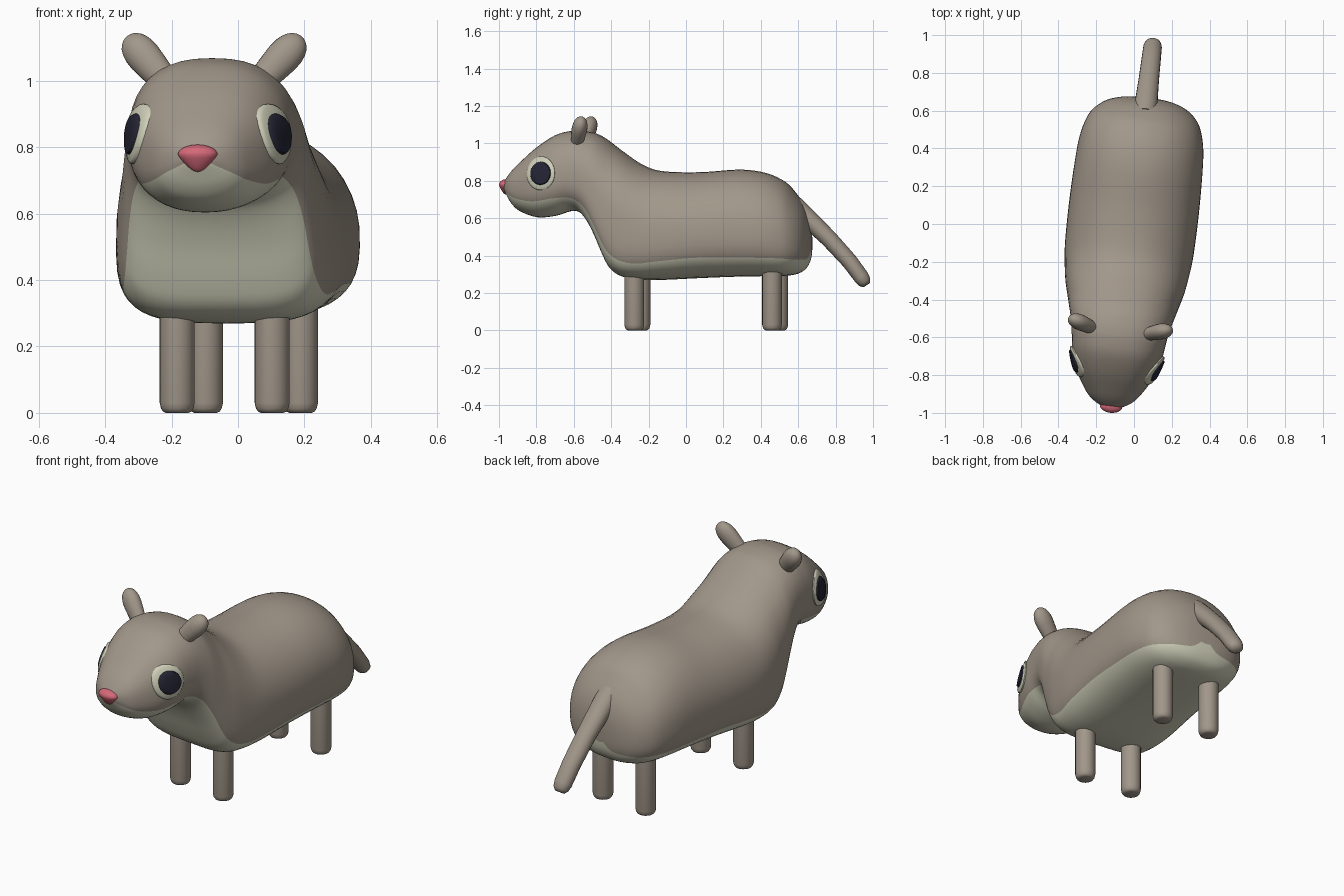
import bpy, bmesh, math
from mathutils import Vector, Matrix
from mathutils.bvhtree import BVHTree

if "Cube" in bpy.data.objects:
    bpy.data.objects.remove(bpy.data.objects["Cube"])

# The animal is built symmetric about x = 0, then turned slightly about z
PLACE = Matrix.Translation((-0.01, 0, 0)) @ Matrix.Rotation(math.radians(-6.6), 4, 'Z')


def material(name, rgb):
    m = bpy.data.materials.new(name)
    m.diffuse_color = (*rgb, 1)
    m.use_nodes = True
    m.node_tree.nodes["Principled BSDF"].inputs["Base Color"].default_value = m.diffuse_color
    return m


FUR = material("brown fur", (0.36, 0.31, 0.255))
CREAM = material("cream", (0.63, 0.63, 0.49))
PINK = material("pink", (0.66, 0.14, 0.19))
DARK = material("dark pupil", (0.018, 0.018, 0.035))


def finish(name, bm, mats, angle=60):
    bmesh.ops.recalc_face_normals(bm, faces=bm.faces[:])
    bm.transform(PLACE)
    me = bpy.data.meshes.new(name)
    bm.to_mesh(me)
    bm.free()
    for m in mats:
        me.materials.append(m)
    for p in me.polygons:
        p.use_smooth = True
    me.set_sharp_from_angle(angle=math.radians(angle))
    ob = bpy.data.objects.new(name, me)
    bpy.context.collection.objects.link(ob)
    return ob


def loft(bm, rings, cap_start=True, cap_end=True):
    """Skin a list of closed point rings; returns side faces as (face, segment)."""
    vs = [[bm.verts.new(p) for p in r] for r in rings]
    out = []
    for a, b in zip(vs, vs[1:]):
        n = len(a)
        for i in range(n):
            out.append((bm.faces.new((a[i], a[(i + 1) % n], b[(i + 1) % n], b[i])), i))
    if cap_start:
        bm.faces.new(vs[0])
    if cap_end:
        bm.faces.new(vs[-1])
    return out


def tube(name, path, radii, mat, flat=1.0, sides=20):
    bm = bmesh.new()
    path = [Vector(p) for p in path]
    rings = []
    for i, p in enumerate(path):
        t = (path[min(i + 1, len(path) - 1)] - path[max(i - 1, 0)]).normalized()
        a = Vector((0, 1, 0))
        a = (a - t * a.dot(t)).normalized()
        b = t.cross(a)
        rings.append([p + radii[i] * (flat * a * math.cos(u) + b * math.sin(u))
                      for u in (2 * math.pi * k / sides for k in range(sides))])
    loft(bm, rings)
    return finish(name, bm, [mat])


# Body and head: stations of (y, top, bottom, half width, lower squareness, cream line)
STATIONS = [
    (-.980, .790, .755, .030, 2.2, .760), (-.965, .815, .725, .070, 2.2, .742),
    (-.935, .855, .675, .115, 2.2, .720), (-.890, .900, .636, .152, 2.2, .702),
    (-.800, .980, .605, .205, 2.2, .690), (-.700, 1.045, .613, .238, 2.3, .705),
    (-.620, 1.066, .637, .250, 2.4, .710), (-.565, 1.068, .630, .258, 2.8, .695),
    (-.520, 1.062, .580, .268, 3.2, .655), (-.475, 1.050, .500, .280, 3.8, .580),
    (-.430, 1.025, .396, .292, 4.0, .485), (-.390, .995, .325, .303, 4.0, .420),
    (-.330, .950, .287, .318, 4.0, .375), (-.240, .890, .272, .332, 3.6, .357),
    (-.130, .852, .270, .342, 3.2, .368), (.080, .846, .280, .345, 2.8, .388),
    (.290, .860, .288, .340, 2.8, .390), (.430, .842, .290, .330, 2.8, .388),
    (.530, .797, .292, .305, 2.8, .385), (.590, .735, .300, .270, 2.6, .380),
    (.637, .665, .325, .210, 2.5, .378), (.664, .590, .370, .130, 2.4, .385),
    (.673, .520, .420, .050, 2.3, .425)]


def smooth_stations(rows, steps):
    out = []
    for i in range(len(rows) - 1):
        p0, p1, p2, p3 = (rows[min(max(i + k, 0), len(rows) - 1)] for k in (-1, 0, 1, 2))
        for s in range(steps):
            t = s / steps
            out.append([0.5 * (2 * b + (c - a) * t + (2 * a - 5 * b + 4 * c - d) * t * t
                               + (3 * b - a - 3 * c + d) * t ** 3)
                        for a, b, c, d in zip(p0, p1, p2, p3)])
    return out + [list(rows[-1])]


LOW, HIGH = 8, 14   # segments below and above the cream line, per side


def section(row):
    y, top, bot, hw, n_low, line = row
    zc = bot + 0.42 * (top - bot)
    n_top = 2.1 + 0.35 * min(max((-0.2 - y) / 0.4, 0), 1)

    def point(a):
        n, h = (n_low, zc - bot) if a < 0 else (n_top, top - zc)
        s = math.copysign(abs(math.sin(a)) ** (2 / n), a)
        return Vector((hw * max(math.cos(a), 0) ** (2 / n), y, zc + h * s))

    # the angle at which this section crosses the cream line
    s = min(max((zc - line) / (zc - bot), 0.02), 0.985)
    cut = -math.asin(s ** (n_low / 2))
    q = math.pi / 2
    angles = [-q + (cut + q) * k / LOW for k in range(LOW)]
    angles += [cut + (q - cut) * k / HIGH for k in range(HIGH + 1)]
    half = [point(a) for a in angles]
    return half + [Vector((-p.x, p.y, p.z)) for p in half[-2:0:-1]]


bm = bmesh.new()
count = 2 * (LOW + HIGH)
for f, i in loft(bm, [section(r) for r in smooth_stations(STATIONS, 4)]):
    f.material_index = 1 if i < LOW or i >= count - LOW else 0
bmesh.ops.recalc_face_normals(bm, faces=bm.faces[:])
surface = BVHTree.FromBMesh(bm)
finish("body", bm, [FUR, CREAM], 80)


# Eyes: thin discs laid on the surface of the head
def eye_disc(name, side, ry, rz, off, mat):
    cy, cz = -0.757, 0.84
    bm = bmesh.new()
    rings = []
    for r, d in ((1, -.01), (1, off * .6), (.93, off), (.6, off), (.3, off), (.04, off)):
        ring = []
        for k in range(32):
            u = 2 * math.pi * k / 32
            y, z = cy + r * ry * math.cos(u), cz + r * rz * math.sin(u)
            hit = surface.ray_cast(Vector((1, y, z)), Vector((-1, 0, 0)))[0]
            ring.append(Vector((side * (hit.x + d), y, z)))
        rings.append(ring)
    loft(bm, rings)
    finish(name, bm, [mat], 50)


for side, tag in ((1, "right"), (-1, "left")):
    eye_disc(tag + "_eye", side, .079, .090, .012, CREAM)
    eye_disc(tag + "_pupil", side, .058, .062, .019, DARK)

    # Ears: slightly flattened rounded pegs
    axis = Vector((side * .09, .03, .10)).normalized()
    mid = Vector((side * .195, -.555, 1.055))
    ts = [-1.0, -.6, -.2, .2, .45, .65, .8, .9, .96, .99]
    rs = [.040, .043, .048, .052, .051, .046, .038, .028, .018, .008]
    tube(tag + "_ear", [mid + axis * .108 * t for t in ts], rs, FUR, .8)

    # Legs: round posts with softened feet
    for y, where in ((-.262, "front"), (.48, "back")):
        zs = [0, .004, .013, .03, .42]
        tube(f"{where}_{tag}_leg", [(side * .144, y, z) for z in zs],
             [.034, .043, .049, .053, .053], FUR)

# Tail: sloping down behind, with a blunt tip
tube("tail", [(0, .58, .67), (0, .65, .605), (0, .77, .49), (0, .88, .37),
              (0, .945, .283), (0, .962, .258), (0, .972, .243)],
     [.062, .060, .054, .051, .049, .042, .026], FUR, .85)

# Nose: rounded, wide on top and narrow below
bm = bmesh.new()
bmesh.ops.create_uvsphere(bm, u_segments=24, v_segments=16, radius=1)
for v in bm.verts:
    taper = 1 + .45 * min(v.co.z, 0)
    v.co = Vector((v.co.x * .06 * taper, -.97 + v.co.y * .036 * taper,
                   .778 + v.co.z * (.03 if v.co.z > 0 else .052)))
finish("nose", bm, [PINK])
